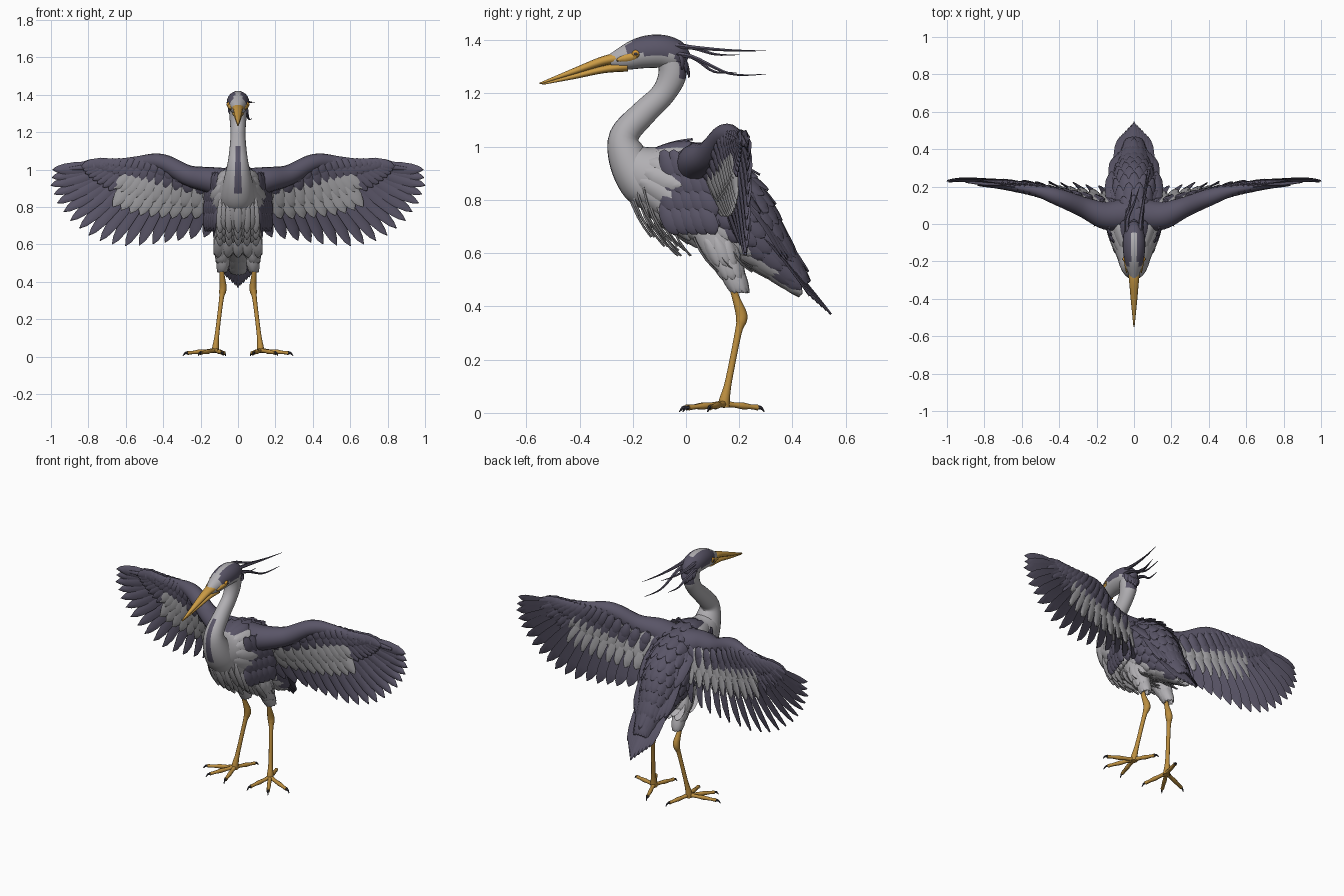
import bpy, bmesh, math
from mathutils import Vector as V

cube = bpy.data.objects.get("Cube")
if cube:
    bpy.data.objects.remove(cube)

# Colours
COLOURS = [("slate_feather", (0.10, 0.09, 0.135)), ("pale_plumage", (0.44, 0.43, 0.45)),
           ("grey_covert", (0.36, 0.355, 0.37)), ("bill_ochre", (0.60, 0.33, 0.06)),
           ("leg_ochre", (0.50, 0.27, 0.05)), ("claw_black", (0.04, 0.038, 0.05)),
           ("eye_amber", (0.70, 0.32, 0.03))]
SLATE, PALE, GREY, BILL, LEG, CLAW, AMBER = range(7)
MATS = []
for name, rgb in COLOURS:
    m = bpy.data.materials.new(name)
    m.use_nodes = True
    m.diffuse_color = (*rgb, 1)
    bsdf = m.node_tree.nodes["Principled BSDF"]
    bsdf.inputs["Base Color"].default_value = (*rgb, 1)
    bsdf.inputs["Roughness"].default_value = 0.8
    MATS.append(m)


# Helpers
def finish(bm, name, mirror=False):
    bmesh.ops.recalc_face_normals(bm, faces=bm.faces)
    me = bpy.data.meshes.new(name)
    bm.to_mesh(me)
    bm.free()
    for m in MATS:
        me.materials.append(m)
    ob = bpy.data.objects.new(name, me)
    bpy.context.collection.objects.link(ob)
    if mirror:
        ob.modifiers.new("Mirror", 'MIRROR').use_mirror_merge = False
    bpy.ops.object.select_all(action='DESELECT')
    ob.select_set(True)
    bpy.context.view_layer.objects.active = ob
    bpy.ops.object.shade_smooth_by_angle(angle=math.radians(50))
    return ob


def skin(bm, rings, mat):
    """Bridge rings of points into a capped tube; mat is an index or a rule."""
    rings = [[bm.verts.new(p) for p in r] for r in rings]
    n = len(rings[0])
    faces = [bm.faces.new((a[i], a[(i + 1) % n], b[(i + 1) % n], b[i]))
             for a, b in zip(rings, rings[1:]) for i in range(n)]
    faces += [bm.faces.new(rings[0]), bm.faces.new(rings[-1])]
    for f in faces:
        f.material_index = mat(f.calc_center_median()) if callable(mat) else mat


def spline(pts, k=5):
    """Catmull-Rom resampling of tuples."""
    out = []
    for i in range(len(pts) - 1):
        a, b, c, d = (pts[min(max(j, 0), len(pts) - 1)] for j in range(i - 1, i + 3))
        for s in range(k):
            t = s / k
            out.append(tuple(0.5 * (2 * q + (r - p) * t + (2 * p - 5 * q + 4 * r - w) * t * t
                             + (3 * q - p - 3 * r + w) * t ** 3) for p, q, r, w in zip(a, b, c, d)))
    return out + [pts[-1]]


def frame(secs, i, ref):
    t = (V(secs[min(i + 1, len(secs) - 1)][:3]) - V(secs[max(i - 1, 0)][:3])).normalized()
    side = (ref - t * ref.dot(t)).normalized()
    return V(secs[i][:3]), side, side.cross(t)


def loft(bm, pts, mat, n=12, ref=V((1, 0, 0)), k=5):
    """Elliptical tube through (x, y, z, side radius, up radius)."""
    secs, rings = spline(pts, k), []
    for i, s in enumerate(secs):
        c, side, up = frame(secs, i, ref)
        rings.append([c + side * s[3] * math.cos(math.tau * j / n)
                      + up * s[4] * math.sin(math.tau * j / n) for j in range(n)])
    skin(bm, rings, mat)


SHAPE = [(0, .3), (.12, .62), (.35, .92), (.6, 1), (.8, .85), (.93, .5), (1, .06)]


def feather(bm, base, tip, width, normal, mat, bend=0.0):
    base, tip = V(base), V(tip)
    d = tip - base
    side = d.cross(V(normal)).normalized()
    nrm = side.cross(d).normalized()
    rings = []
    for t, w in SHAPE:
        c = base + d * t + nrm * bend * 4 * t * (1 - t)
        ring = []
        for j in range(6):
            x, h = math.cos(math.tau * j / 6), math.sin(math.tau * j / 6)
            ring.append(c + side * x * w * width / 2 + nrm * (h * .005 - x * x * w * width * .1))
        rings.append(ring)
    skin(bm, rings, mat)


def along(pts, u):
    f = min(max(u, 0), 1) * (len(pts) - 1)
    i = min(int(f), len(pts) - 2)
    return V(pts[i]).lerp(V(pts[i + 1]), f - i)


# Body core
BODY = [(0, -.23, .96, .06, .06), (0, -.15, .90, .10, .115), (0, -.03, .86, .125, .155),
        (0, .10, .80, .13, .17), (0, .20, .72, .12, .14), (0, .30, .62, .085, .085),
        (0, .42, .49, .04, .03)]
bm = bmesh.new()
loft(bm, BODY, lambda p: SLATE if p.y > -.1 and p.z > .72 - .5 * p.y else PALE, 24)
finish(bm, "body")

# Overlapping contour feathers on the body
secs = spline(BODY, 5)


def body_point(i, a):
    i = min(i, len(secs) - 1)
    c, side, up = frame(secs, i, V((1, 0, 0)))
    ra, rb = secs[i][3:]
    ca, sa = math.cos(a), math.sin(a)
    return c + side * ra * ca + up * rb * sa, (side * ca / ra + up * sa / rb).normalized()


bm = bmesh.new()
for row, i in enumerate(range(4, 27, 2)):
    for j in range(16):
        a = math.tau * (j + .5 * (row % 2)) / 16
        p, n = body_point(i, a)
        q, n2 = body_point(i + 5, a)
        dark = math.sin(a) > -.45 and p.y > -.12
        q += (q - p).normalized() * (.03 if dark else .045)
        feather(bm, p - n * .008, q + n2 * .015, .07, n, SLATE if dark else PALE, .008)
finish(bm, "body_feathers")

# Loose chest plumes, belly tufts
bm = bmesh.new()
for j in range(-4, 5):
    for layer in range(3):
        x = .022 * j
        feather(bm, (x, -.225 + .05 * layer + .004 * j * j, .86 - .06 * layer),
                (x * 1.1, -.13 + .05 * layer + .003 * j * j, .66 - .035 * layer + .02 * (j % 2)),
                .045, (0, -1, -.3), PALE, .015)
    for layer in range(3):
        feather(bm, (.025 * j, .03 + .07 * layer, .66 - .02 * layer),
                (.027 * j, .12 + .065 * layer, .53 + .02 * (j % 2)), .055, (0, -.6, -.8), PALE, .012)
finish(bm, "chest_and_belly_plumes")

# Tail and long back feathers
bm = bmesh.new()
for j in range(-5, 6):
    k = abs(j)
    feather(bm, (.017 * j, .22, .74), (.015 * j, .545 - .016 * k, .37 + .014 * k), .06,
            (0, .85, .53), SLATE, .01)
    feather(bm, (.02 * j, .17, .88 - .006 * k), (.021 * j, .46 - .02 * k, .53 + .012 * k), .065,
            (.05 * j, .85, .53), SLATE, .02)
    feather(bm, (.022 * j, .06, .99 - .01 * k), (.024 * j, .34 - .012 * k, .70 + .01 * k), .07,
            (.08 * j, .8, .6), SLATE, .03)
finish(bm, "tail_and_back_feathers")


# Neck with a dark throat streak and dark nape
def neck_rule(p):
    if abs(p.x) < .012 and p.y < -.2 and .88 < p.z < 1.13:
        return SLATE
    return SLATE if p.y > -.03 and p.z > 1.25 else PALE


bm = bmesh.new()
loft(bm, [(0, -.07, 1.36, .045, .045), (0, -.05, 1.28, .045, .053), (0, -.085, 1.20, .04, .046),
          (0, -.16, 1.125, .044, .049), (0, -.232, 1.04, .055, .056), (0, -.215, .95, .075, .075),
          (0, -.16, .86, .09, .085), (0, -.10, .80, .08, .06)], neck_rule, 24)
finish(bm, "neck")


# Head with dark side bands and a pale crown stripe
def head_rule(p):
    band = p.z > 1.345 and abs(p.x) > .02 and p.y > -.225
    return SLATE if band or p.y > -.04 else PALE


bm = bmesh.new()
loft(bm, [(0, -.285, 1.322, .022, .024), (0, -.23, 1.334, .042, .046), (0, -.16, 1.354, .057, .06),
          (0, -.09, 1.358, .06, .062), (0, -.03, 1.34, .048, .054), (0, .005, 1.325, .02, .025)],
     head_rule, 24)
finish(bm, "head")

bm = bmesh.new()
loft(bm, [(0, -.235, 1.335, .034, .022), (0, -.31, 1.322, .026, .018), (0, -.42, 1.283, .016, .012),
          (0, -.55, 1.237, .003, .003)], BILL)
loft(bm, [(0, -.22, 1.302, .032, .02), (0, -.31, 1.29, .023, .014), (0, -.42, 1.264, .014, .01),
          (0, -.54, 1.235, .003, .003)], BILL)
finish(bm, "bill")

bm = bmesh.new()
feather(bm, (.038, -.26, 1.325), (.056, -.175, 1.345), .028, (1, -.3, 0), BILL)
for r, x, mat in ((.016, .045, AMBER), (.008, .055, CLAW)):
    ball = bmesh.ops.create_uvsphere(bm, u_segments=12, v_segments=8, radius=r)["verts"]
    bmesh.ops.translate(bm, verts=ball, vec=(x, -.188, 1.348))
    for f in {f for v in ball for f in v.link_faces}:
        f.material_index = mat
finish(bm, "eyes", True)

# Crest plumes and nape feathers
bm = bmesh.new()
for x, z, tx, ty, tz in ((.03, 1.385, .09, .30, 1.36), (-.03, 1.385, .03, .20, 1.345),
                         (.035, 1.35, .075, .30, 1.272), (-.035, 1.35, -.01, .19, 1.28)):
    loft(bm, [(x, -.09, z, .014, .012), (x * 1.2, .02, z - .012, .011, .009),
              ((x + tx) / 2, ty * .55, tz + .002, .006, .005), (tx, ty, tz, .001, .001)], SLATE, 6)
for j in range(-3, 4):
    feather(bm, (.013 * j, -.03, 1.36), (.012 * j, .012 - .003 * j * j, 1.26 + .01 * abs(j)), .03,
            (.2 * j, 1, 0), SLATE, .012)
finish(bm, "crest")

# Wing arm
bm = bmesh.new()
loft(bm, [(.05, .05, .92, .09, .09), (.15, .045, .945, .075, .07), (.27, .09, .97, .055, .055),
          (.41, .145, 1.04, .045, .045), (.55, .185, 1.04, .026, .03), (.75, .21, 1.02, .014, .02),
          (.90, .225, 1.005, .005, .008)], SLATE, 16, V((0, 1, 0)))
finish(bm, "wing_arms", True)

# Flight feathers fan from the arm; coverts overlap them on both sides
ROOTS = [(.12, .07, .93), (.24, .10, .95), (.34, .13, .99), (.41, .15, 1.03), (.47, .17, 1.04),
         (.53, .185, 1.04), (.59, .195, 1.035), (.65, .205, 1.03), (.70, .21, 1.025)]
TIPS = [(.18, .20, .64), (.33, .22, .62), (.47, .22, .60), (.63, .225, .59), (.77, .23, .63),
        (.88, .23, .71), (.96, .235, .81), (1.0, .235, .91), (.99, .23, 1.0)]
FRONT = V((.3, -1, 0)).normalized()
bm = bmesh.new()
for i in range(18):
    u = i / 17
    off = FRONT * .004 * (i % 2)
    feather(bm, along(ROOTS, u) + off, along(TIPS, u) + off, .088 - .022 * u,
            FRONT + V((.15, 0, .1)), SLATE, -.012)
finish(bm, "flight_feathers", True)

# Covert rows: reach, count, start, end, width, lift, colour
ROWS = [(.66, 10, 0, .52, .085, .5, GREY), (.48, 11, .02, .6, .075, .75, GREY),
        (.46, 8, .62, 1, .06, .5, SLATE), (.24, 16, 0, 1, .065, 1, SLATE),
        (.14, 16, 0, 1, .055, 1.2, SLATE)]
bm = bmesh.new()
for face in (1, -1):
    for reach, count, u0, u1, width, lift, mat in ROWS:
        for i in range(count):
            u = u0 + (u1 - u0) * i / (count - 1)
            root, tip = along(ROOTS, u), along(TIPS, u)
            thick = .05 * (1 - u) + .01
            r = reach + (.08 if face < 0 and mat == SLATE else 0) - (.12 * u if mat == GREY else 0)
            n = FRONT * face
            feather(bm, root + n * thick * lift * .7 + V((0, 0, .02)),
                    root.lerp(tip, r) + n * (thick * lift * .35 + .01), width, n, mat, .008)
finish(bm, "wing_coverts", True)

# Shoulder feathers bridging body and wing
bm = bmesh.new()
for row in range(4):
    for j in range(5):
        x, y = .11 + .012 * j, -.09 + .035 * j
        z = .985 - .065 * row
        feather(bm, (x, y, z), (x + .015, y + .06, z - .12), .07, (1, -.4, .2), SLATE, .015)
finish(bm, "shoulder_feathers", True)

# Feathered thighs
bm = bmesh.new()
loft(bm, [(.07, .09, .70, .05, .08), (.08, .13, .61, .045, .065), (.085, .165, .52, .028, .036),
          (.088, .172, .48, .012, .012)], PALE)
for row in range(3):
    for j in range(9):
        c, s = math.cos(math.tau * j / 9), math.sin(math.tau * j / 9)
        y, z, r = .11 + .025 * row, .66 - .05 * row, 1 - .2 * row
        feather(bm, (.075 + .045 * r * c, y + .065 * r * s, z),
                (.085 + .035 * r * c, y + .045 + .05 * r * s, z - .11), .045, (c, s, 0), PALE, .008)
finish(bm, "thighs", True)

# Legs
bm = bmesh.new()
loft(bm, [(.088, .165, .52, .015, .016), (.085, .185, .44, .013, .014), (.08, .207, .375, .019, .021),
          (.083, .208, .345, .018, .02), (.09, .196, .30, .012, .013), (.112, .16, .12, .012, .013),
          (.12, .145, .05, .018, .02), (.12, .142, .022, .02, .022)], LEG)
finish(bm, "legs", True)

# Toes with claws
bm = bmesh.new()
for tx, ty in ((.085, .0), (.20, .01), (.27, .09), (.075, .27)):
    a, b = V((.12, .143, .034)), V((tx, ty, .02))
    d = (b - a).normalized()
    mid, end = a.lerp(b, .55), b + d * .026
    up = V((0, 0, 1))
    loft(bm, [(*a, .015, .014), (*a.lerp(b, .3), .01, .011), (*mid, .013, .012),
              (*a.lerp(b, .8), .009, .01), (*b, .011, .01)], LEG, 8, up, 3)
    loft(bm, [(*b, .008, .007), (*b.lerp(end, .5), .006, .005), (end.x, end.y, .004, .002, .002)],
         CLAW, 6, up, 3)
finish(bm, "feet", True)
